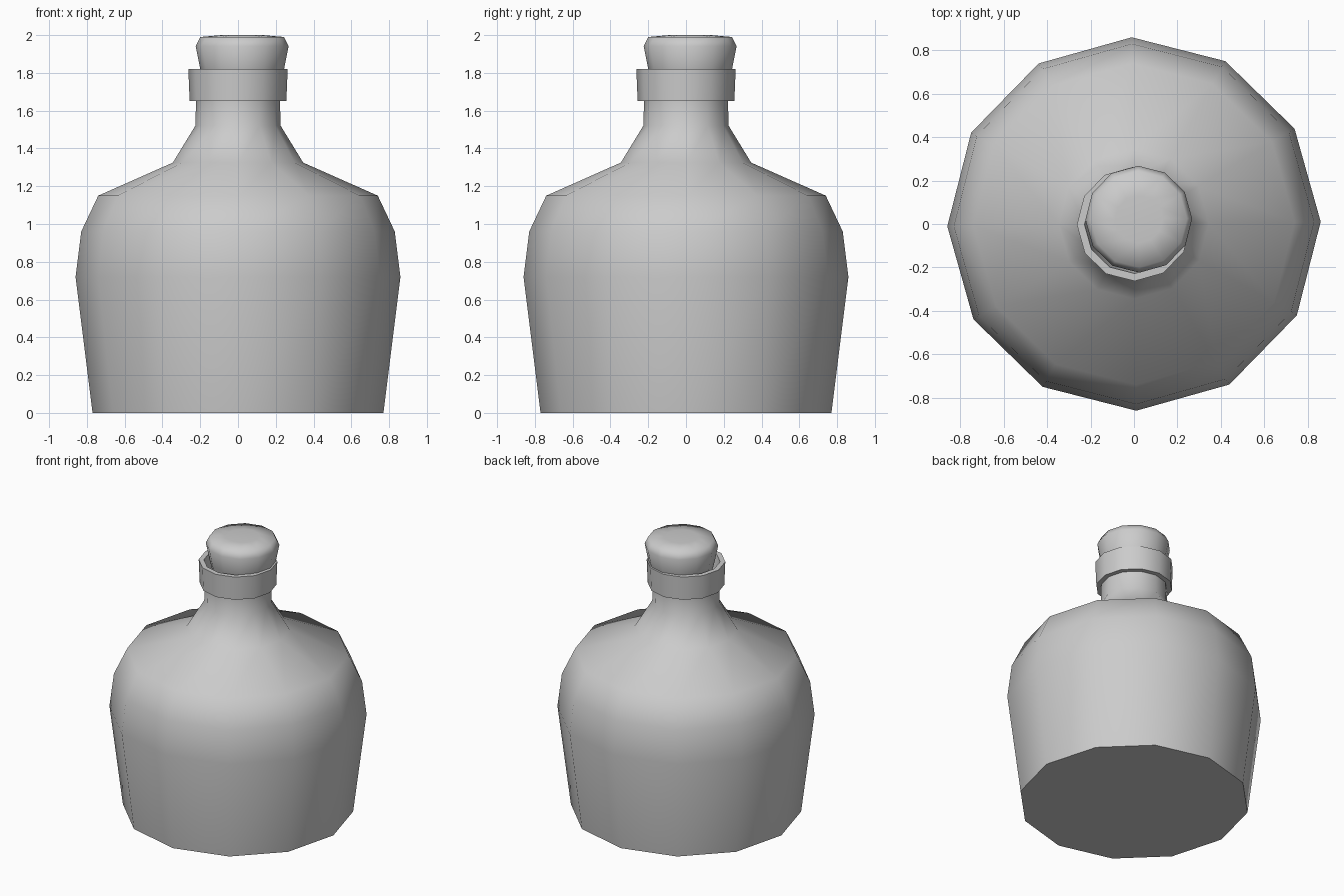
import bpy
import bmesh
import math

cube = bpy.data.objects.get("Cube")
if cube:
    bpy.data.objects.remove(cube, do_unlink=True)

SIDES = 12
TURN = math.radians(0.7)

grey = bpy.data.materials.new("plain grey")
grey.use_nodes = True
colour = (0.6, 0.6, 0.6, 1)
grey.diffuse_color = colour
grey.node_tree.nodes["Principled BSDF"].inputs["Base Color"].default_value = colour


def lathe(name, profile, centre=(0, 0), smooth_angle=75):
    """Turn a (radius, height) profile, bottom to top, into a closed solid."""
    bm = bmesh.new()
    rings = []
    for r, z in profile:
        rings.append([bm.verts.new((centre[0] + r * math.cos(TURN + math.tau * i / SIDES),
                                    centre[1] + r * math.sin(TURN + math.tau * i / SIDES), z))
                      for i in range(SIDES)])
    for low, high in zip(rings, rings[1:]):
        for i in range(SIDES):
            j = (i + 1) % SIDES
            bm.faces.new((low[i], low[j], high[j], high[i]))
    bm.faces.new(rings[0][::-1])
    bm.faces.new(rings[-1])
    mesh = bpy.data.meshes.new(name)
    bm.to_mesh(mesh)
    bm.free()
    mesh.materials.append(grey)
    obj = bpy.data.objects.new(name, mesh)
    bpy.context.collection.objects.link(obj)
    bpy.ops.object.select_all(action="DESELECT")
    obj.select_set(True)
    bpy.context.view_layer.objects.active = obj
    bpy.ops.object.shade_smooth_by_angle(angle=math.radians(smooth_angle))
    return obj


# Body, shoulders, neck and the open collar with its inner wall
lathe("bottle", [
    (0.77, 0), (0.86, 0.72), (0.83, 0.96), (0.74, 1.15),
    (0.345, 1.325), (0.226, 1.52), (0.222, 1.65),
    (0.256, 1.65), (0.263, 1.82), (0.228, 1.82), (0.21, 1.68),
])

# Stopper, sitting slightly off centre in the collar
lathe("stopper", [
    (0.19, 1.69), (0.222, 1.82), (0.246, 1.942), (0.222, 1.99), (0.11, 2.0),
], centre=(0.022, 0.022))
